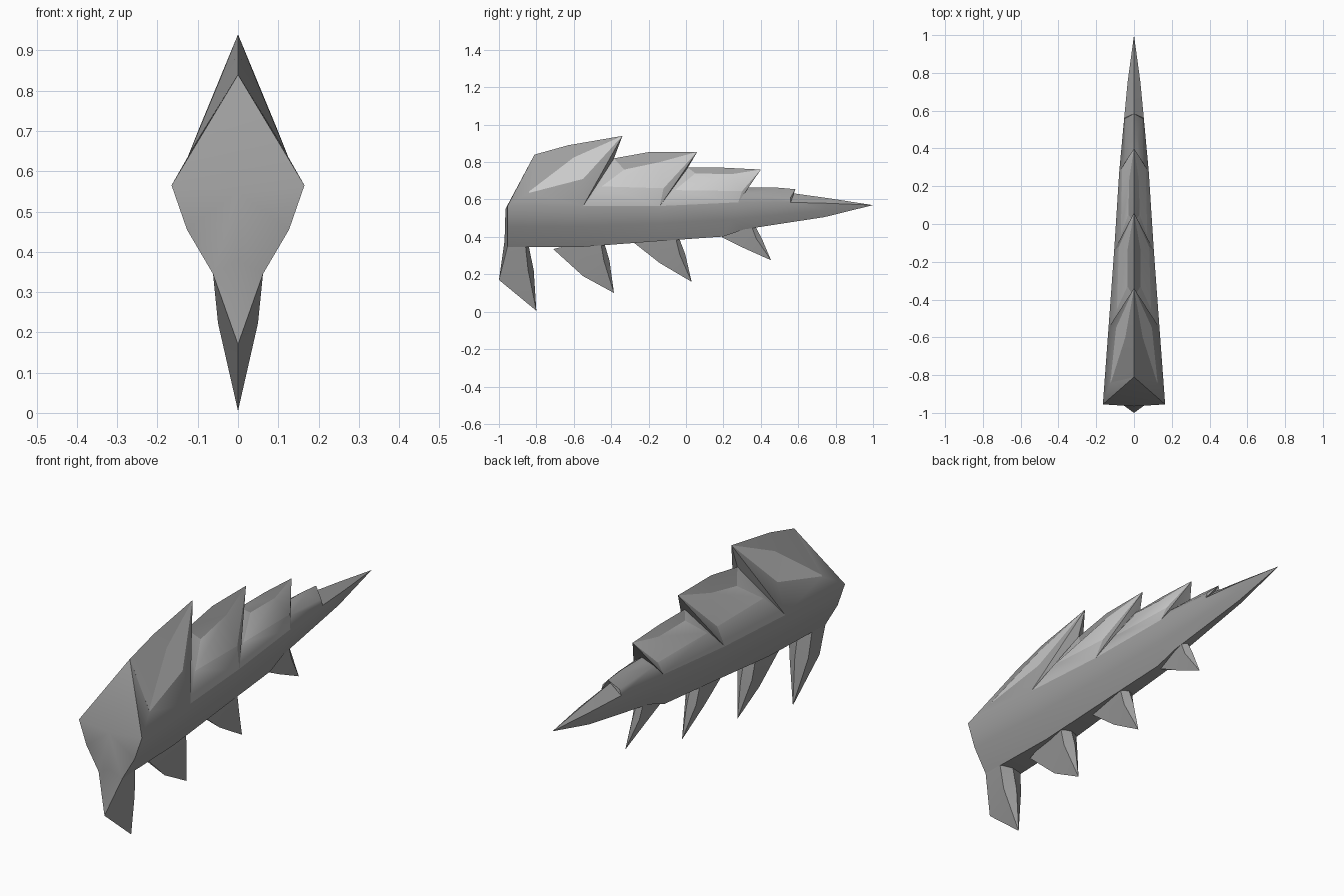
import bpy, bmesh
from mathutils import Matrix

if "Cube" in bpy.data.objects:
    bpy.data.objects.remove(bpy.data.objects["Cube"])


def grey(name, v):
    m = bpy.data.materials.new(name)
    m.diffuse_color = (v, v, v, 1)
    m.use_nodes = True
    m.node_tree.nodes["Principled BSDF"].inputs["Base Color"].default_value = m.diffuse_color
    return m


MATS = [grey("dark_grey", .34), grey("mid_grey", .5), grey("pale_grey", .78)]
DARK, MID, PALE = 0, 1, 2


def half_part(name, pieces, angle):
    """Build the +x half from pieces of (points, faces, shades), then mirror it."""
    bm = bmesh.new()
    for pts, faces, shades in pieces:
        vs = [bm.verts.new(p) for p in pts]
        for i, f in enumerate(faces):
            bm.faces.new([vs[k] for k in f]).material_index = shades[i] if shades else DARK
    bmesh.ops.remove_doubles(bm, verts=bm.verts[:], dist=0.0005)
    bmesh.ops.mirror(bm, geom=bm.verts[:] + bm.edges[:] + bm.faces[:],
                     matrix=Matrix.Identity(4), merge_dist=0.0005, axis='X')
    bmesh.ops.remove_doubles(bm, verts=bm.verts[:], dist=0.0005)
    bmesh.ops.recalc_face_normals(bm, faces=bm.faces[:])
    me = bpy.data.meshes.new(name)
    # the edges between dark and pale faces stay crisp
    crisp = [e.index for e in bm.edges
             if {f.material_index for f in e.link_faces} == {DARK, PALE}]
    bm.to_mesh(me)
    bm.free()
    for m in MATS:
        me.materials.append(m)
    ob = bpy.data.objects.new(name, me)
    bpy.context.collection.objects.link(ob)
    bpy.ops.object.select_all(action='DESELECT')
    ob.select_set(True)
    bpy.context.view_layer.objects.active = ob
    bpy.ops.object.shade_smooth_by_angle(angle=angle)
    for i in crisp:
        me.edges[i].use_edge_sharp = True
    return ob


# Lower hull: y, half width, side height, keel y, keel half width, keel height
rings = [(-.955, .165, .565, -.955, .062, .345), (-.55, .135, .565, -.55, .05, .347),
         (-.14, .105, .565, -.14, .038, .378), (.28, .078, .585, .20, .028, .402),
         (.56, .052, .585, .31, .022, .44), (.75, .034, .58, .74, .01, .506)]
pts, faces = [], []
for y, w, zs, ky, kw, kz in rings:
    pts += [(w, y, zs), ((w + kw) / 2 + .08 * w, (y + ky) / 2, (zs + kz) / 2),
            (kw, ky, kz), (0, ky, kz)]
pts.append((0, 1, .57))
for i in range(len(rings)):
    a, b = 4 * i, 4 * i + 4
    if i < len(rings) - 1:
        faces += [(a + j, a + j + 1, b + j + 1, b + j) for j in range(3)]
    else:
        faces += [(a + j, a + j + 1, b) for j in range(3)]
body = [(pts, faces, None)]

# Front face
body.append(([(0, -.81, .84), pts[0], (0, -.965, .55), pts[1], pts[2],
              (0, -.97, .38), (0, -1, .17)],
             [(0, 1, 2), (2, 1, 3), (2, 3, 4, 5), (5, 4, 6)], None))

# Swept dorsal scales: side start S, ridge A B T, side end E,
# upper flank Q M, lower flank P R
scales = [
    dict(S=(.165, -.955, .565), A=(0, -.81, .84), B=(0, -.63, .89), T=(0, -.34, .94),
         E=(.135, -.55, .565), P=(.125, -.84, .635), Q=(.122, -.84, .642),
         M=(.046, -.60, .825), R=(.095, -.55, .71)),
    dict(S=(.135, -.55, .565), A=(0, -.385, .82), B=(0, -.19, .855), T=(0, .06, .855),
         E=(.105, -.14, .565), P=(.09, -.45, .67), Q=(.035, -.33, .76),
         M=(.035, -.14, .80), R=(.08, -.12, .66)),
    dict(S=(.105, -.14, .565), A=(0, .01, .77), B=(0, .2, .77), T=(0, .40, .76),
         E=(.078, .28, .585), P=(.07, -.06, .65), Q=(.03, .05, .74),
         M=(.025, .24, .735), R=(.062, .30, .645)),
    dict(S=(.078, .28, .585), A=(0, .33, .665), B=(0, .47, .665), T=(0, .585, .655),
         E=(.052, .56, .585), P=(.05, .31, .63), Q=(.02, .35, .655),
         M=(.016, .48, .652), R=(.044, .56, .612)),
]
keys = "SABTEPQMRI"
names = ["ABM", "AMQ", "BTM", "QMP", "MRP", "MTR", "PRES", "RTE", "AQP", "APS", "ETI"]
scale_faces = [[keys.index(k) for k in f] for f in names]
for i, s in enumerate(scales):
    s["I"] = scales[i + 1]["A"] if i < 3 else (0, .56, .635)
    pale = {"QMP", "MRP", "MTR"} if i < 3 else set()
    soft = {"PRES", "AQP", "APS"} if i in (1, 2) else set()
    shades = [PALE if n in pale else MID if n in soft else DARK for n in names]
    body.append(([s[k] for k in keys], scale_faces, shades))

# Pointed end above the hull
body.append(([(0, .56, .635), (.052, .56, .585), (0, .76, .607), (.034, .75, .58), (0, 1, .57)],
             [(0, 1, 3, 2), (2, 3, 4)], None))
half_part("armoured_body", body, .8)

# Ventral spikes: front base, front bend, tip, rear base (y, z), half width, front half width
spikes = [((-.955, .345), (-1, .17), (-.80, .005), (-.845, .34), .062, .062),
          ((-.71, .335), (-.55, .19), (-.385, .10), (-.445, .365), .048, .01),
          ((-.28, .37), (-.14, .26), (.03, .16), (-.045, .385), .036, .008),
          ((.19, .40), (.31, .34), (.455, .275), (.355, .455), .023, .005)]
for i, (f, b, t, r, w, fw) in enumerate(spikes):
    my, mz = r[0] * .65 + t[0] * .35 - .015, r[1] * .65 + t[1] * .35
    up = .03
    half_part(f"ventral_spike_{i + 1}",
              [([(fw, *f), (0, *b), (0, *t), (w * .8, my, mz),
                 (w, r[0] - .015, r[1] + up), (0, r[0], r[1] + up), (0, my + .03, mz)],
                [(0, 1, 3, 4), (1, 2, 3), (3, 2, 6), (4, 3, 6, 5)], None)], .5)
